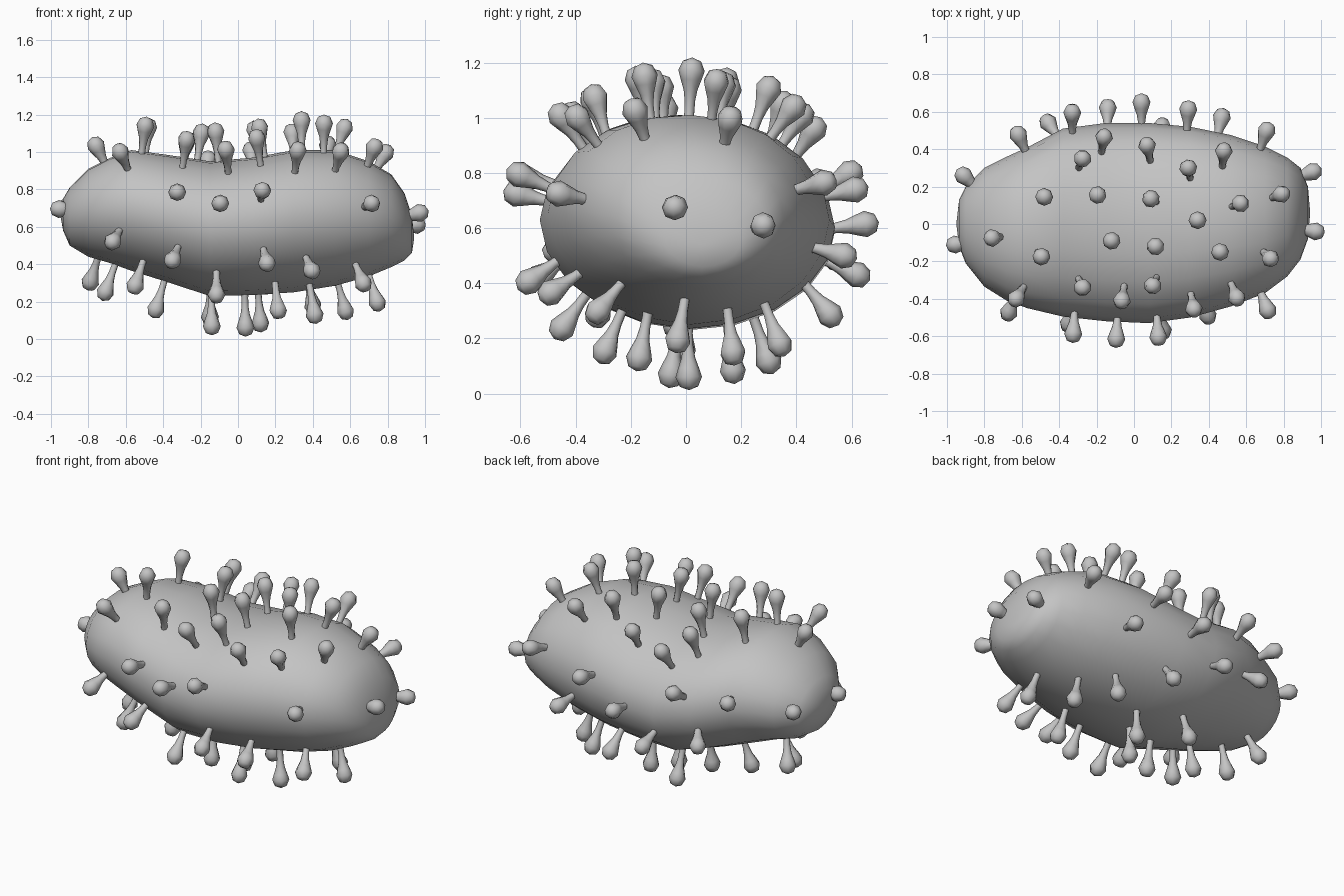
import bpy, bmesh, math
from mathutils import Vector
from mathutils.bvhtree import BVHTree

if "Cube" in bpy.data.objects:
    bpy.data.objects.remove(bpy.data.objects["Cube"])

grey = bpy.data.materials.new("grey")
grey.diffuse_color = (0.55, 0.55, 0.55, 1)
grey.use_nodes = True
grey.node_tree.nodes["Principled BSDF"].inputs["Base Color"].default_value = grey.diffuse_color


def add_object(name, bm):
    mesh = bpy.data.meshes.new(name)
    bm.to_mesh(mesh)
    mesh.materials.append(grey)
    obj = bpy.data.objects.new(name, mesh)
    bpy.context.collection.objects.link(obj)
    bpy.context.view_layer.objects.active = obj
    obj.select_set(True)
    bpy.ops.object.shade_smooth_by_angle(angle=math.radians(50))
    obj.select_set(False)
    return obj


def loft(bm, rings, start, end):
    """Skin rings of points and close both ends on a pole."""
    rows = [[bm.verts.new(p) for p in ring] for ring in rings]
    n = len(rows[0])
    for a, b in zip(rows, rows[1:]):
        for i in range(n):
            j = (i + 1) % n
            bm.faces.new((a[i], a[j], b[j], b[i]))
    for row, pole in ((rows[0], start), (rows[-1], end)):
        tip = bm.verts.new(pole)
        for i in range(n):
            bm.faces.new((row[i], row[(i + 1) % n], tip))


# Bean-shaped body: x, front y, back y, bottom z, top z
STATIONS = [
    (-0.935, -0.12, 0.13, 0.58, 0.75), (-0.90, -0.21, 0.20, 0.50, 0.81),
    (-0.80, -0.335, 0.30, 0.44, 0.91), (-0.68, -0.41, 0.36, 0.405, 0.97),
    (-0.57, -0.45, 0.41, 0.365, 1.01), (-0.38, -0.495, 0.51, 0.305, 0.985),
    (-0.15, -0.52, 0.54, 0.23, 0.95), (0.08, -0.53, 0.54, 0.235, 0.97),
    (0.30, -0.50, 0.52, 0.25, 1.01), (0.52, -0.44, 0.475, 0.285, 1.01),
    (0.70, -0.37, 0.415, 0.335, 0.95), (0.82, -0.28, 0.355, 0.385, 0.88),
    (0.89, -0.19, 0.30, 0.42, 0.78), (0.93, -0.08, 0.20, 0.46, 0.66),
]
SIDES = 20
rings = []
for x, y0, y1, z0, z1 in STATIONS:
    ring = []
    for i in range(SIDES):
        a = math.tau * i / SIDES
        c, s = math.cos(a), math.sin(a)
        y = (y1 - y0) / 2 * c
        # the front flank leans up slightly
        lean = 0.05 * min(y, 0)
        ring.append((x, (y0 + y1) / 2 + y, (z0 + z1) / 2 + (z1 - z0) / 2 * s - lean))
    rings.append(ring)
bm = bmesh.new()
loft(bm, rings, (-0.95, 0, 0.66), (0.942, 0.06, 0.54))
bmesh.ops.recalc_face_normals(bm, faces=bm.faces)
bm.normal_update()
add_object("body", bm)
surface = BVHTree.FromBMesh(bm)

# Inflated shell on which the knob centres lie, thinner at the two ends
for v in bm.verts:
    n = v.normal.copy()
    rise = 0.165 * (1 - 0.8 * v.co.x ** 4) if n.z > 0 else 0.175
    v.co += Vector((n.x * (0.05 if n.x > 0 else 0.02), n.y * 0.115, n.z * rise))
shell = BVHTree.FromBMesh(bm)
bm.free()

# Spike profile: radius and distance from the knob centre
PROFILE = [(0.033, 0.035), (0.048, 0.0), (0.038, -0.032), (0.025, -0.07),
           (0.019, -0.11), (0.018, -0.16), (0.024, -0.20)]


def spike(name, axis, sign, u, v):
    """Knobbed spike seen at (u, v) when looking along the axis."""
    start = Vector((u, v, 0.62))
    if axis == 0:
        start = Vector((0, u, v))
    elif axis == 1:
        start = Vector((u, 0, v))
    ray = Vector((0, 0, 0))
    ray[axis] = -sign
    head = shell.ray_cast(start - ray * 3, ray)[0] or shell.find_nearest(start)[0]
    base = surface.find_nearest(head)[0]
    turn = (head - base).to_track_quat('Z', 'Y')
    rings = [[head + turn @ Vector((r * math.cos(math.tau * i / 8),
                                    r * math.sin(math.tau * i / 8), d))
              for i in range(8)] for r, d in PROFILE]
    bm = bmesh.new()
    loft(bm, rings, head + turn @ Vector((0, 0, 0.048)),
         head + turn @ Vector((0, 0, -0.20)))
    bmesh.ops.recalc_face_normals(bm, faces=bm.faces)
    add_object(name, bm)


# Spike groups: name, axis, sign, positions across that axis
GROUPS = [
    ("top_spike", 2, 1, [
        (-0.16, 0.465), (0.07, 0.42), (-0.275, 0.35), (0.48, 0.39), (0.29, 0.30),
        (-0.48, 0.145), (-0.195, 0.155), (0.09, 0.135), (0.57, 0.11), (0.79, 0.16),
        (0.34, 0.02), (-0.76, -0.075), (-0.12, -0.09), (0.115, -0.12),
        (-0.495, -0.175), (0.46, -0.15), (0.73, -0.185), (-0.275, -0.34),
        (-0.065, -0.41), (0.10, -0.33), (0.32, -0.455), (0.55, -0.395),
        (-0.63, -0.40)]),
    ("bottom_spike", 2, -1, [
        (-0.14, -0.055), (0.04, 0.01), (0.12, 0.17), (0.215, -0.295),
        (0.41, -0.17), (0.575, 0.17), (0.745, -0.03), (-0.115, -0.45),
        (-0.44, -0.01), (-0.79, 0.14), (-0.71, -0.04),
        (-0.55, -0.32), (0.40, 0.34), (0.67, -0.32), (-0.15, 0.30)]),
    ("front_spike", 1, -1, [
        (0.715, 0.725), (-0.325, 0.785), (-0.095, 0.725), (0.13, 0.795),
        (-0.67, 0.52), (-0.35, 0.42), (0.155, 0.405), (0.395, 0.365)]),
    ("back_spike", 1, 1, [
        (-0.14, 0.43), (0.04, 0.615), (0.29, 0.74), (-0.46, 0.49), (-0.33, 0.80),
        (0.47, 0.50), (0.15, 0.285), (-0.62, 0.77), (0.71, 0.765)]),
    ("right_spike", 0, 1, [(0.28, 0.61), (-0.04, 0.675)]),
    ("left_spike", 0, -1, [(0.26, 0.71), (-0.11, 0.695)]),
]
for name, axis, sign, spots in GROUPS:
    for k, (u, v) in enumerate(spots, 1):
        spike(f"{name}_{k}", axis, sign, u, v)
